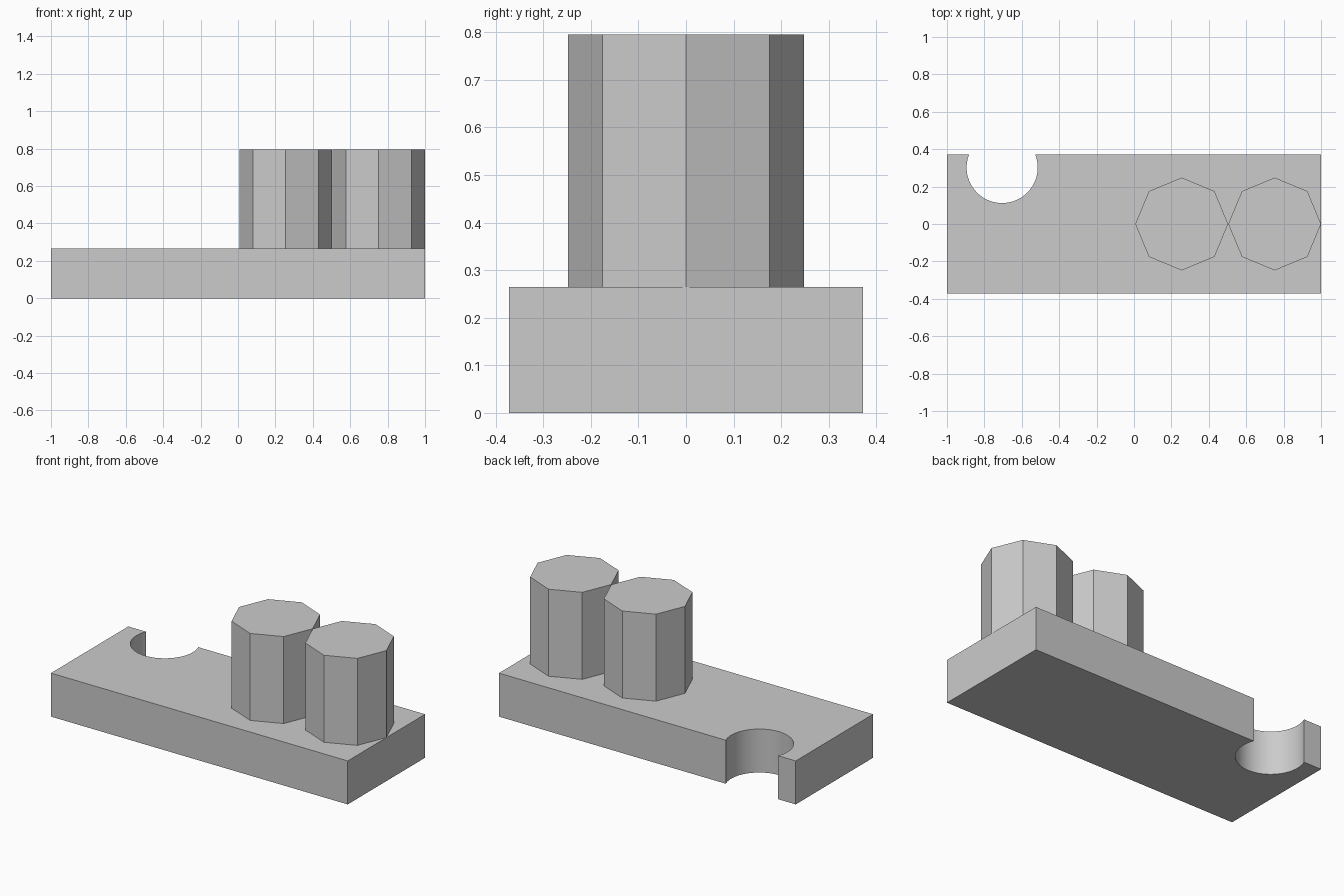
import bpy, bmesh, math

if "Cube" in bpy.data.objects:
    bpy.data.objects.remove(bpy.data.objects["Cube"])

grey = bpy.data.materials.new("light grey")
grey.diffuse_color = (0.6, 0.6, 0.6, 1)
grey.use_nodes = True
grey.node_tree.nodes["Principled BSDF"].inputs["Base Color"].default_value = grey.diffuse_color


def prism(name, outline, z0, z1):
    """Extrude a flat outline from z0 to z1."""
    bm = bmesh.new()
    face = bm.faces.new([bm.verts.new((x, y, z0)) for x, y in outline])
    res = bmesh.ops.extrude_face_region(bm, geom=[face], use_keep_orig=True)
    top = [v for v in res["geom"] if isinstance(v, bmesh.types.BMVert)]
    bmesh.ops.translate(bm, verts=top, vec=(0, 0, z1 - z0))
    bmesh.ops.recalc_face_normals(bm, faces=bm.faces)
    mesh = bpy.data.meshes.new(name)
    bm.to_mesh(mesh)
    bm.free()
    mesh.materials.append(grey)
    obj = bpy.data.objects.new(name, mesh)
    bpy.context.collection.objects.link(obj)
    return obj


# Base slab with a round notch open through the back edge
HALF_Y, BASE_H = 0.372, 0.265
CX, CY, R = -0.705, 0.302, 0.19
STEPS = 48
a = math.asin((HALF_Y - CY) / R)
sweep = math.pi + 2 * a
notch = [(CX + R * math.cos(a - sweep * i / STEPS),
          CY + R * math.sin(a - sweep * i / STEPS)) for i in range(STEPS + 1)]
base = prism("base_slab",
             [(-1, -HALF_Y), (1, -HALF_Y), (1, HALF_Y)] + notch + [(-1, HALF_Y)],
             0, BASE_H)
bpy.context.view_layer.objects.active = base
base.select_set(True)
bpy.ops.object.shade_smooth_by_angle(angle=math.radians(30))

# Two octagonal posts standing side by side
POST_R = 0.248
for name, x in (("inner_post", 0.255), ("outer_post", 0.752)):
    ring = [(x + POST_R * math.cos(i * math.pi / 4),
             POST_R * math.sin(i * math.pi / 4)) for i in range(8)]
    prism(name, ring, BASE_H, 0.795)
